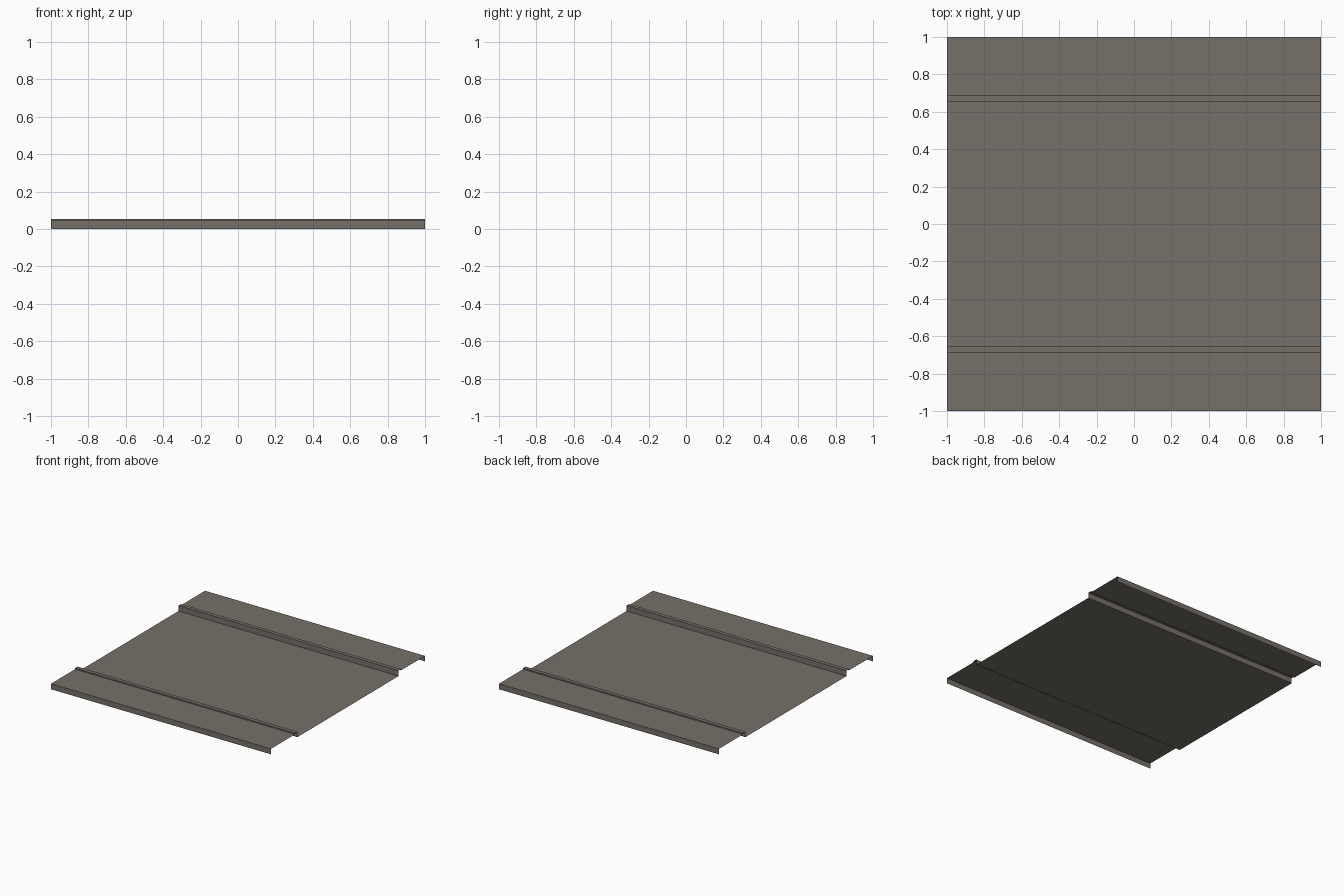
import bpy
import bmesh

if "Cube" in bpy.data.objects:
    bpy.data.objects.remove(bpy.data.objects["Cube"])

# Single flat colour: grey-brown sheet metal
mat = bpy.data.materials.new("grey_brown_metal")
mat.diffuse_color = (0.18, 0.162, 0.138, 1.0)
mat.use_nodes = True
mat.node_tree.nodes["Principled BSDF"].inputs["Base Color"].default_value = mat.diffuse_color

# Half of the folded cross-section (y, z), from outer lip to centre pan
half = [(1.0, 0.0), (1.0, 0.045), (0.688, 0.045), (0.688, 0.055),
        (0.656, 0.055), (0.656, 0.01)]
profile = [(-y, z) for y, z in half] + half[::-1]

# Thin sheet: sweep the profile along x
bm = bmesh.new()
rows = [[bm.verts.new((x, y, z)) for y, z in profile] for x in (-1, 1)]
for i in range(len(profile) - 1):
    bm.faces.new((rows[0][i], rows[1][i], rows[1][i + 1], rows[0][i + 1]))

mesh = bpy.data.meshes.new("folded_panel")
bm.to_mesh(mesh)
bm.free()
mesh.materials.append(mat)
panel = bpy.data.objects.new("folded_panel", mesh)
bpy.context.collection.objects.link(panel)
